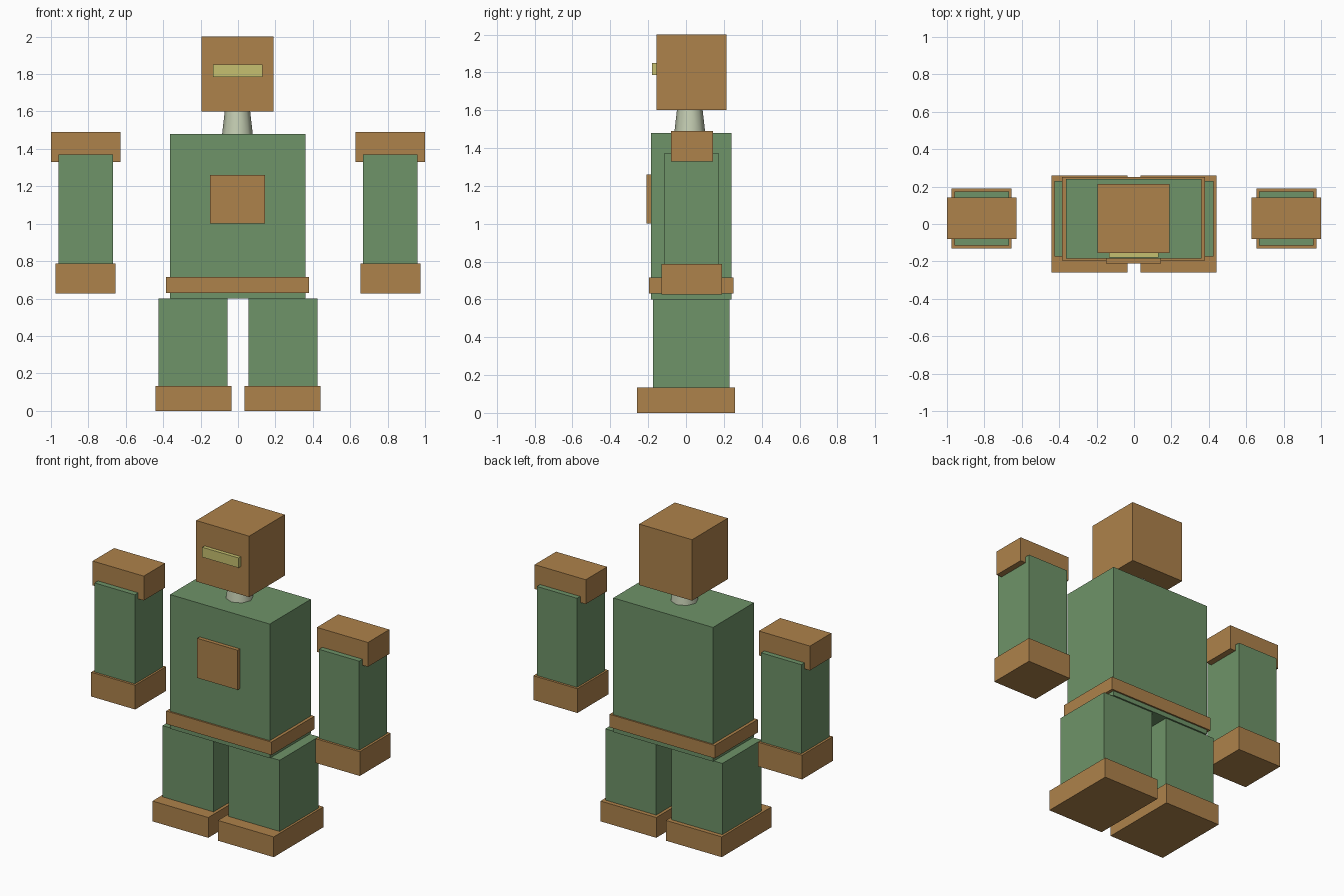
import bpy
import bmesh
from mathutils import Matrix, Vector

default = bpy.data.objects.get("Cube")
if default:
    bpy.data.objects.remove(default, do_unlink=True)


def material(name, rgb):
    mat = bpy.data.materials.new(name)
    mat.use_nodes = True
    color = (*rgb, 1.0)
    mat.diffuse_color = color
    mat.node_tree.nodes["Principled BSDF"].inputs["Base Color"].default_value = color
    return mat


GREEN = material("moss green", (0.156, 0.292, 0.138))
BRONZE = material("bronze brown", (0.423, 0.223, 0.07))
YELLOW = material("dull yellow", (0.565, 0.527, 0.162))
PALE = material("pale grey green", (0.552, 0.61, 0.445))


def add_object(name, bm, mat):
    mesh = bpy.data.meshes.new(name)
    bm.to_mesh(mesh)
    bm.free()
    mesh.materials.append(mat)
    obj = bpy.data.objects.new(name, mesh)
    bpy.context.collection.objects.link(obj)
    return obj


def box(name, x, y, z, mat):
    """Box spanning the given (low, high) range on each axis."""
    low, high = (Vector(c) for c in zip(x, y, z))
    bm = bmesh.new()
    bmesh.ops.create_cube(bm, size=1, matrix=Matrix.LocRotScale(
        (low + high) / 2, None, high - low))
    return add_object(name, bm, mat)


def pair(name, x, y, z, mat):
    """Left box at +x and its mirror image on the right."""
    box("left_" + name, x, y, z, mat)
    box("right_" + name, (-x[1], -x[0]), y, z, mat)


# Head and visor
box("head", (-0.194, 0.19), (-0.156, 0.214), (1.6, 2.0), BRONZE)
box("visor", (-0.134, 0.13), (-0.18, -0.14), (1.785, 1.85), YELLOW)

# Tapered neck
bm = bmesh.new()
bmesh.ops.create_cone(bm, cap_ends=True, segments=8, radius1=0.083, radius2=0.067,
                      depth=0.14, matrix=Matrix.Translation((-0.003, 0.02, 1.54)))
for face in bm.faces:
    face.smooth = len(face.verts) == 4
for edge in bm.edges:
    edge.smooth = all(f.smooth for f in edge.link_faces)
add_object("neck", bm, PALE)

# Torso, chest plate and belt
box("torso", (-0.364, 0.36), (-0.185, 0.24), (0.6, 1.48), GREEN)
box("chest_plate", (-0.149, 0.145), (-0.21, -0.17), (1.0, 1.26), BRONZE)
box("belt", (-0.384, 0.38), (-0.196, 0.25), (0.63, 0.715), BRONZE)

# Arms with shoulder caps and hands
pair("arm", (0.668, 0.96), (-0.115, 0.175), (0.64, 1.37), GREEN)
pair("shoulder", (0.628, 0.999), (-0.08, 0.142), (1.33, 1.49), BRONZE)
pair("hand", (0.655, 0.975), (-0.13, 0.19), (0.627, 0.786), BRONZE)

# Legs and feet
pair("leg", (0.055, 0.425), (-0.175, 0.23), (0.01, 0.6), GREEN)
pair("foot", (0.035, 0.44), (-0.258, 0.258), (0, 0.133), BRONZE)
